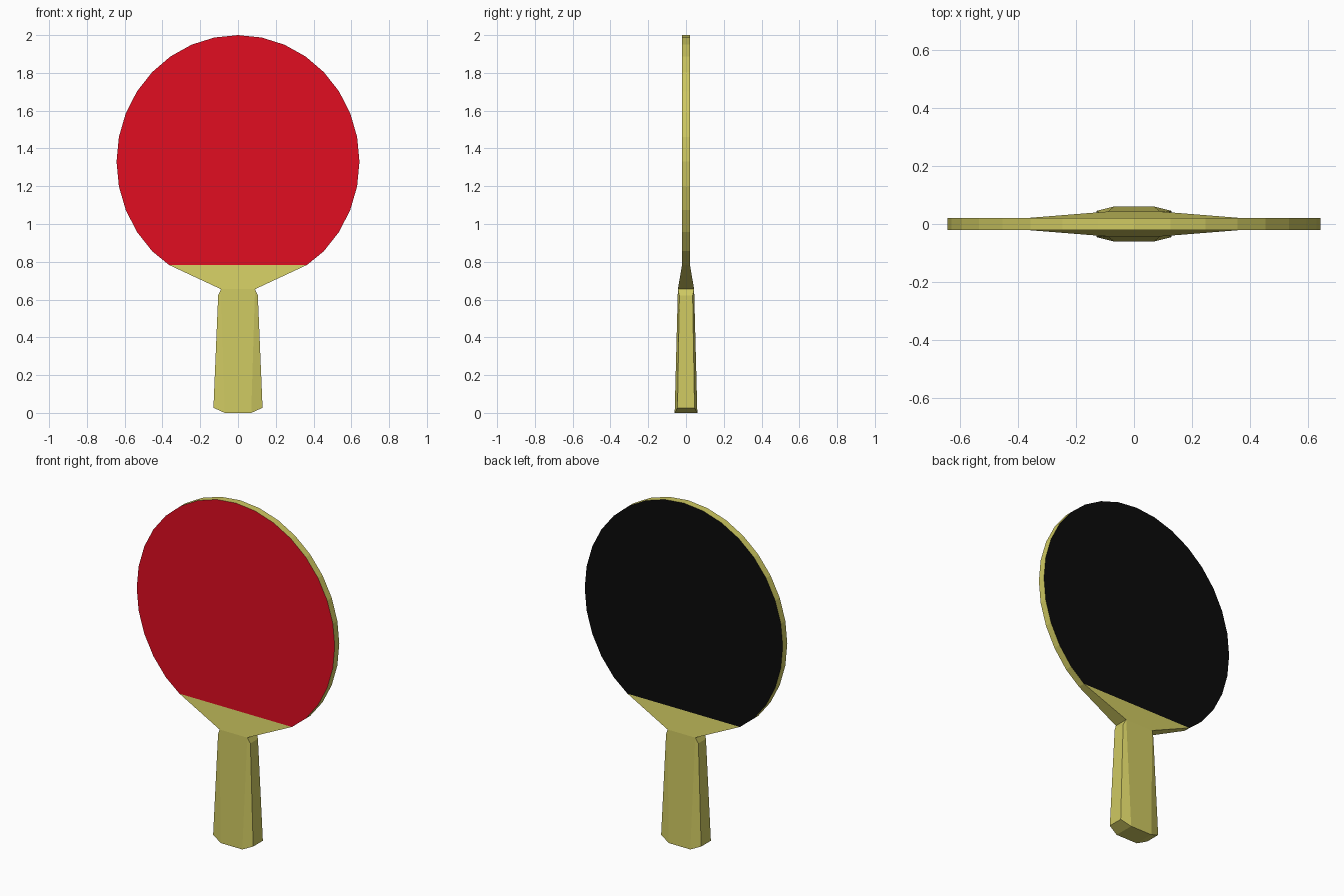
import bpy
import math

if "Cube" in bpy.data.objects:
    bpy.data.objects.remove(bpy.data.objects["Cube"])


def material(name, color):
    m = bpy.data.materials.new(name)
    m.diffuse_color = (*color, 1)
    m.use_nodes = True
    m.node_tree.nodes["Principled BSDF"].inputs["Base Color"].default_value = m.diffuse_color
    return m


wood = material("pale_wood", (0.62, 0.58, 0.12))
red = material("red_rubber", (0.75, 0.004, 0.015))
black = material("black_rubber", (0.003, 0.003, 0.003))


def make_object(name, verts, faces, materials, slots=None):
    mesh = bpy.data.meshes.new(name)
    mesh.from_pydata(verts, [], faces)
    for m in materials:
        mesh.materials.append(m)
    for i, s in (slots or {}).items():
        mesh.polygons[i].material_index = s
    ob = bpy.data.objects.new(name, mesh)
    bpy.context.collection.objects.link(ob)
    return ob


def bands(n, closed_rings):
    """Quads joining consecutive rings of n vertices."""
    return [(r * n + i, r * n + (i + 1) % n, (r + 1) * n + (i + 1) % n, (r + 1) * n + i)
            for r in range(closed_rings - 1) for i in range(n)]


# blade: 32-sided oval cut off flat at the neck, rubber on both faces
T = 0.021
SHOULDER_X, SHOULDER_Z = 0.365, 0.783
angles = [math.radians(11.25 * i) for i in range(-12, 13)]
outline = [(-SHOULDER_X, SHOULDER_Z)]
outline += [(0.643 * math.sin(a), 1.33 + 0.67 * math.cos(a)) for a in angles]
outline += [(SHOULDER_X, SHOULDER_Z)]
n = len(outline)
verts = [(x, y, z) for y in (-T, T) for x, z in outline]
faces = [tuple(reversed(range(n))), tuple(range(n, 2 * n))]
faces += [(i, i + 1, n + i + 1, n + i) for i in range(n - 1)]
make_object("blade", verts, faces, [wood, red, black], {0: 1, 1: 2})


# neck: tapers from the blade edge down to the top of the grip
def rectangle(x, y, z):
    return [(-x, -y, z), (x, -y, z), (x, y, z), (-x, y, z)]


NECK_X, NECK_Y, NECK_Z = 0.09, 0.043, 0.655
make_object("neck", rectangle(NECK_X, NECK_Y, NECK_Z) + rectangle(SHOULDER_X, T, SHOULDER_Z),
            bands(4, 2), [wood])


# handle: flared eight-sided grip whose side edges are bevelled at both ends
def grip_ring(xi, yi, zi, xo, yo, zo):
    return [(-xi, -yi, zi), (xi, -yi, zi), (xo, -yo, zo), (xo, yo, zo),
            (xi, yi, zi), (-xi, yi, zi), (-xo, yo, zo), (-xo, -yo, zo)]


verts = grip_ring(0.07, 0.06, 0, 0.13, 0.045, 0.027)
verts += grip_ring(NECK_X, NECK_Y, NECK_Z, 0.105, 0.035, 0.622)
faces = bands(8, 2)
faces += [(0, 5, 4, 1), (1, 4, 3, 2), (0, 7, 6, 5)]      # bottom end
faces += [(9, 10, 11, 12), (8, 13, 14, 15)]              # top bevels
make_object("handle", verts, faces, [wood])
